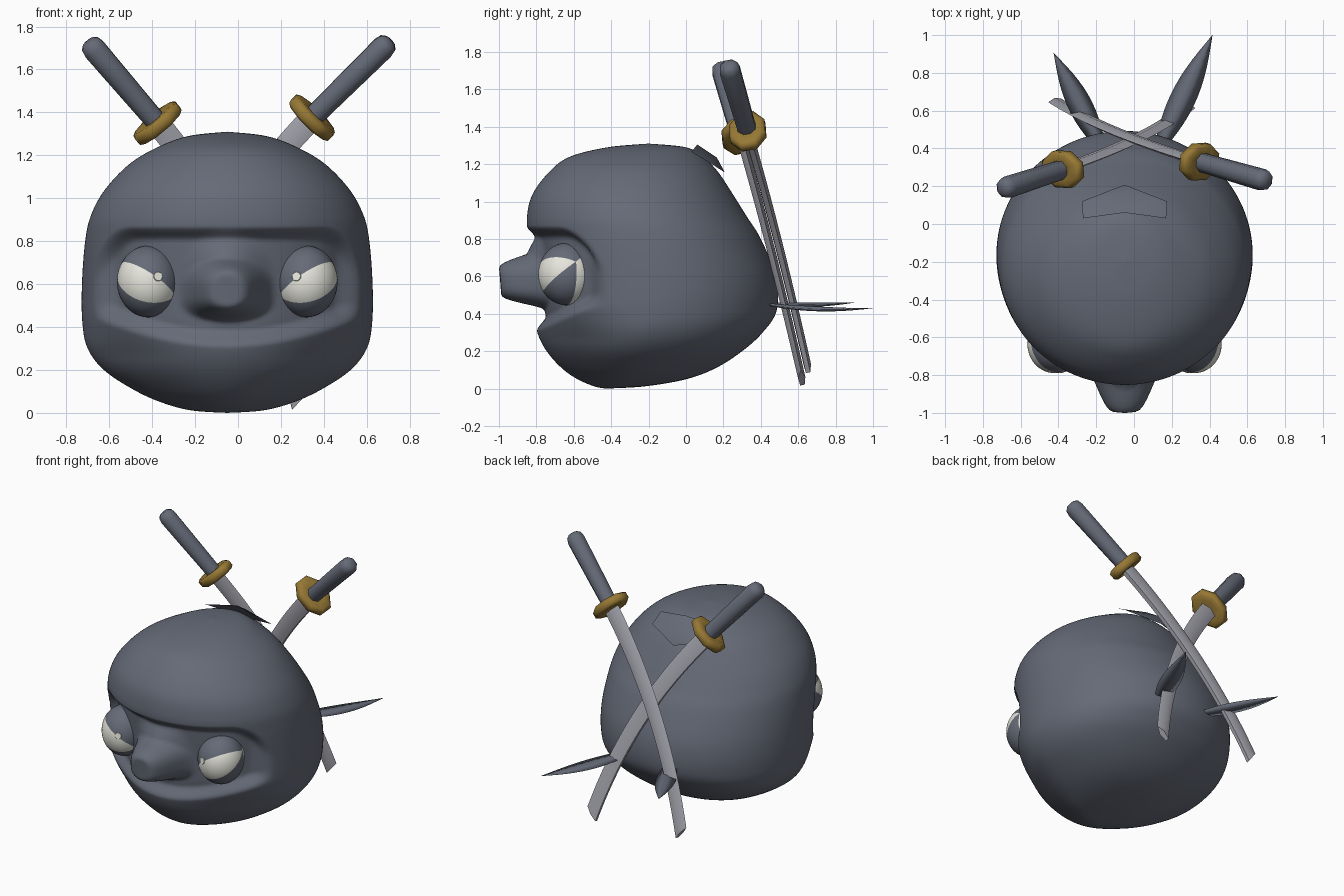
import bpy, bmesh, math
from mathutils import Vector, Matrix

cube = bpy.data.objects.get("Cube")
if cube:
    bpy.data.objects.remove(cube)


def material(name, rgb):
    m = bpy.data.materials.new(name)
    m.use_nodes = True
    m.diffuse_color = (*rgb, 1)
    m.node_tree.nodes["Principled BSDF"].inputs["Base Color"].default_value = (*rgb, 1)
    return m


slate = material("slate_cloth", (0.13, 0.145, 0.185))
steel = material("blade_steel", (0.38, 0.38, 0.43))
gold = material("guard_gold", (0.31, 0.19, 0.035))
white = material("eye_white", (0.80, 0.80, 0.73))

CX = -0.05  # middle of the head


def finish(name, bm, mats, angle=50):
    bmesh.ops.remove_doubles(bm, verts=bm.verts, dist=1e-5)
    bmesh.ops.recalc_face_normals(bm, faces=bm.faces)
    me = bpy.data.meshes.new(name)
    bm.to_mesh(me)
    bm.free()
    for m in mats:
        me.materials.append(m)
    me.shade_smooth()
    me.set_sharp_from_angle(angle=math.radians(angle))
    obj = bpy.data.objects.new(name, me)
    bpy.context.collection.objects.link(obj)


def loft(name, rings, mat, caps=True, angle=50):
    bm = bmesh.new()
    rows = [[bm.verts.new(p) for p in ring] for ring in rings]
    n = len(rows[0])
    for a, b in zip(rows, rows[1:]):
        for i in range(n):
            j = (i + 1) % n
            bm.faces.new((a[i], a[j], b[j], b[i]))
    if caps:
        bm.faces.new(rows[0])
        bm.faces.new(rows[-1])
    finish(name, bm, [mat], angle)


def step(t):
    t = max(0.0, min(1.0, t))
    return t * t * (3 - 2 * t)


def catmull(pts, per):
    pts = [Vector(p) for p in pts]
    out = []
    for i in range(len(pts) - 1):
        p0, p1, p2 = pts[max(i - 1, 0)], pts[i], pts[i + 1]
        p3 = pts[min(i + 2, len(pts) - 1)]
        for k in range(per):
            t = k / per
            out.append(0.5 * (2 * p1 + (p2 - p0) * t + (2 * p0 - 5 * p1 + 4 * p2 - p3) * t * t
                              + (3 * p1 - p0 - 3 * p2 + p3) * t ** 3))
    return out + [pts[-1]]


# Head: horizontal sections (height, half width, front, back)
sections = [(0, 0, -.43, -.43), (.012, .17, -.49, -.22), (.05, .31, -.58, 0),
            (.11, .44, -.665, .16), (.2, .575, -.745, .3), (.3, .65, -.795, .41),
            (.42, .675, -.815, .485), (.6, .677, -.83, .48), (.8, .662, -.845, .4),
            (.92, .635, -.85, .325), (1.04, .57, -.82, .25), (1.16, .455, -.73, .17),
            (1.24, .32, -.62, .09), (1.29, .18, -.42, 0), (1.31, 0, -.2, -.2)]


def face_shape(dx, y, yc, z):
    # Sunken mask opening with rounded corners, wrapping to the sides
    if y > yc:
        return dx, y
    inset = -0.43 - y
    top = 0.87 - 0.25 * max(0.0, 1 - inset / 0.26) ** 2
    low = 0.30 + 0.13 * (dx / 0.6) ** 2
    m = step((top - z) / 0.07) * step((z - low) / 0.09) * step(inset / 0.13)
    k = 1 - 0.095 * m
    dx, y = dx * k, yc + (y - yc) * k
    # Rounded nose, steeper underneath, with a soft bridge above it
    rise = ((z - 0.57) / 0.165) ** 1.3 if z > 0.57 else ((0.57 - z) / 0.135) ** 1.6
    nose = 0.228 * step((1.2 - math.hypot(dx / 0.19, rise)) / 0.85)
    bridge = 0.08 * step((1 - math.hypot(dx / 0.23, (z - 0.63) / 0.24)) / 0.8)
    return dx, y - max(nose, bridge)


rings = []
for z, hw, yf, yb in catmull(sections, 14):
    yc, ry, ring = (yf + yb) / 2, (yb - yf) / 2, []
    for i in range(192):
        a = math.tau * i / 192
        # Jaw corners are trimmed in front and fuller behind
        corner = (-0.07 if i > 96 else 0.025) * step((0.45 - z) / 0.2) * math.sin(2 * a) ** 2
        dx, y = face_shape(hw * math.cos(a) * (1 + corner),
                           yc + ry * math.sin(a) * (1 + corner), yc, z)
        ring.append((CX + dx, y, z))
    rings.append(ring)
loft("head", rings, slate, caps=False, angle=85)

# Eyes: lids are bands about a tilted axis through the eye corners
for s, side in ((1, "left"), (-1, "right")):
    centre = Vector((CX + s * 0.368, -0.638, 0.612))
    radii = Vector((0.146, 0.152, 0.167))
    axis = Vector((s * 0.86, 0.33, 0.40)).normalized()
    front = (Vector((0, -1, 0)) + axis * axis.y).normalized()
    up = axis.cross(front)
    if up.z < 0:
        up = -up
    frame = Matrix((front, up, axis)).transposed()
    bm = bmesh.new()
    bmesh.ops.create_uvsphere(bm, u_segments=48, v_segments=24, radius=1)
    for f in bm.faces:
        c = f.calc_center_median()
        a = math.degrees(math.atan2(c.y, c.x))
        f.material_index = 1 if 15 < a < 135 or -97 < a < -37.5 else 0
    for v in bm.verts:
        v.co = centre + radii * (frame @ v.co)
    finish(side + "_eye", bm, [white, slate])

    # Tiny round pupil plate on the eyeball
    n = Vector((-s * 0.31, -0.93, 0.14)).normalized()
    bm = bmesh.new()
    place = Matrix.Translation(centre + radii * n) @ n.to_track_quat('Z', 'Y').to_matrix().to_4x4()
    bmesh.ops.create_cone(bm, cap_ends=True, segments=20, radius1=0.022, radius2=0.02,
                          depth=0.004, matrix=place)
    finish(side + "_pupil", bm, [white])

# Folded cloth flap on the crown
bm = bmesh.new()
ridge = [bm.verts.new((CX, y, z)) for y, z in ((.06, 1.305), (.165, 1.235), (.208, 1.155))]
for s in (1, -1):
    near = bm.verts.new((CX + s * .22, .03, 1.266))
    far = bm.verts.new((CX + s * .225, .12, 1.212))
    bm.faces.new((ridge[0], near, far, ridge[1]))
    bm.faces.new((ridge[1], far, ridge[2]))
finish("crown_flap", bm, [slate], 170)


# Headband tails: slim leaf shapes
def tail(name, base, mid, tip, width):
    a, b, c = Vector(base), Vector(mid), Vector(tip)
    rings = []
    for i in range(13):
        t = i / 12
        p = a * (1 - t) ** 2 + b * 2 * t * (1 - t) + c * t * t
        d = ((b - a) * (1 - t) + (c - b) * t).normalized()
        w = d.cross(Vector((0, 0, 1))).normalized()
        h = width * max(math.sin(math.pi * (0.12 + 0.88 * t)), 0.01)
        n = w.cross(d) * (0.013 * h / width)
        rings.append([p - w * h, p + n, p + w * h, p - n])
    loft(name, rings, slate, angle=170)


tail("left_tail", (.13, .40, .455), (.28, .70, .41), (.415, 1.0, .43), .068)
tail("right_tail", (-.17, .40, .455), (-.30, .66, .44), (-.425, .905, .46), .064)


# Swords: curved blade, eight-sided guard and rounded grip
def sword(side, guard, tip, end):
    g, e, q = Vector(guard), Vector(end), Vector(tip)
    chord = (q - g).normalized()
    n = (Vector((0, 1, 0)) - chord * chord.y).normalized()
    w = n.cross(chord).normalized()
    if w.z < 0:
        w = -w
    rings = []
    for i in range(25):
        t = i / 24
        p = g.lerp(q, t) + w * (0.34 * t * (1 - t))
        d = (q - g + w * (0.34 * (1 - 2 * t))).normalized()
        across = (w - d * w.dot(d)).normalized()
        h = 0.056 - 0.011 * t
        slant = d * (0.06 if i == 24 else 0)
        lo, hi = p - across * h, p + across * h - slant
        thick = n * (0.024 - 0.004 * t)
        rings.append([lo - thick * 0.6, lo + thick * 0.6, p + thick - slant * 0.5,
                      hi, p - thick - slant * 0.5])
    loft(side + "_blade", rings, steel, angle=65)

    def lathe(name, profile, mat, wide, deep):
        d = (e - g).normalized()
        b = (n - d * n.dot(d)).normalized()
        a = d.cross(b)
        rings = []
        for r, along in profile:
            ring = []
            for i in range(8):
                t = math.tau * (i + 0.5) / 8
                ring.append(g + d * along + a * (r * math.cos(t) * wide)
                            + b * (r * math.sin(t) * deep))
            rings.append(ring)
        loft(name, rings, mat, angle=75)

    L = (e - g).length
    lathe(side + "_guard", [(.06, -.028), (.1, -.032), (.12, -.018), (.12, .018),
                            (.1, .032), (.06, .028)], gold, 1.14, 0.87)
    lathe(side + "_grip", [(.052, 0), (.056, L * 0.5), (.059, L - .05), (.052, L - .018),
                           (.03, L)], slate, 1.0, 1.0)


sword("left_sword", (.345, .33, 1.375), (-.43, .655, .10), (.71, .225, 1.735))
sword("right_sword", (-.375, .29, 1.35), (.295, .625, .03), (-.70, .185, 1.73))
